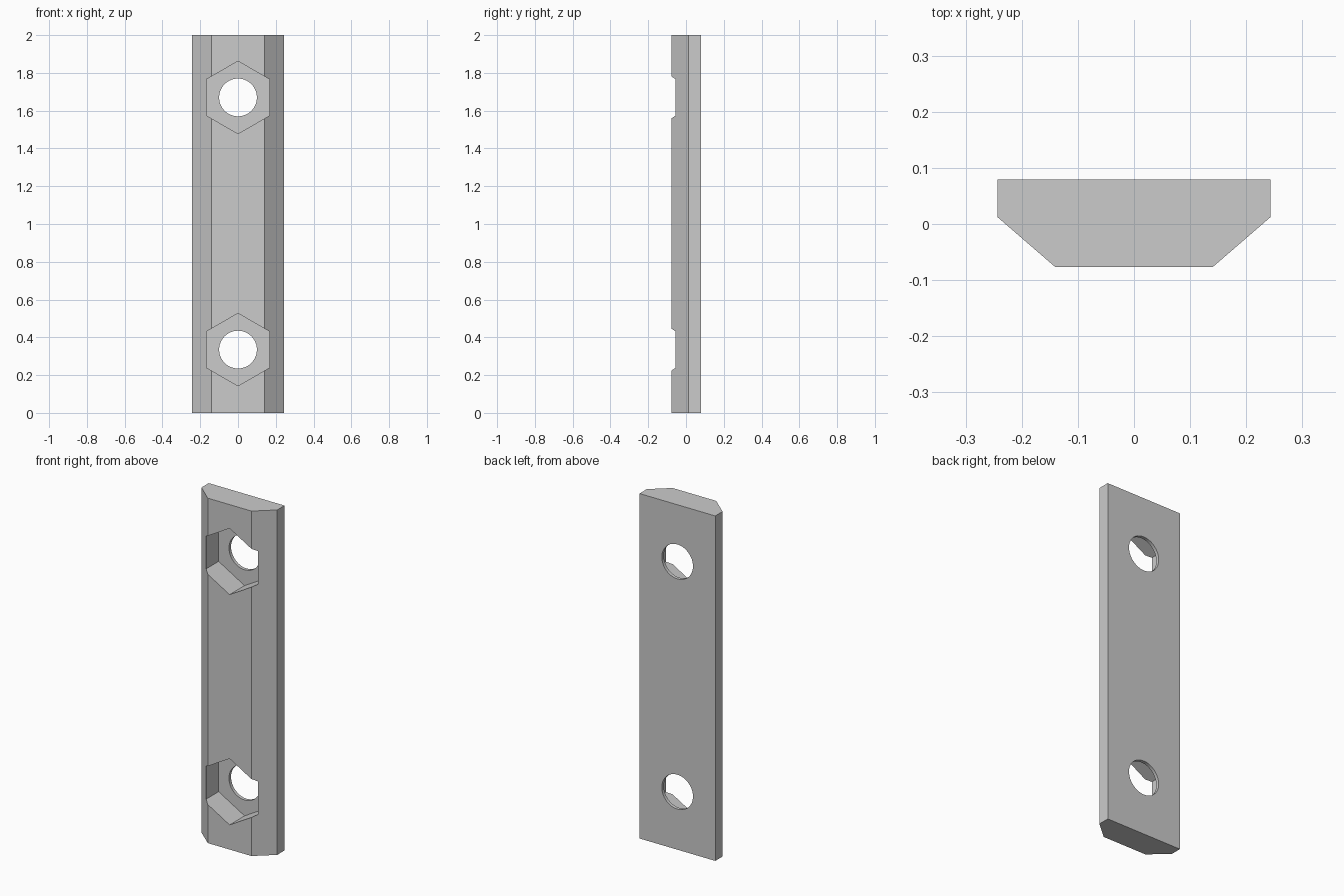
import bpy, bmesh, math
from mathutils import Matrix

cube = bpy.data.objects.get("Cube")
if cube:
    bpy.data.objects.remove(cube, do_unlink=True)

steel = bpy.data.materials.new("light_grey_metal")
steel.use_nodes = True
GREY = (0.6, 0.6, 0.6, 1)
steel.diffuse_color = GREY
steel.node_tree.nodes["Principled BSDF"].inputs["Base Color"].default_value = GREY


def make_object(name, bm):
    bmesh.ops.recalc_face_normals(bm, faces=bm.faces)
    mesh = bpy.data.meshes.new(name)
    bm.to_mesh(mesh)
    bm.free()
    mesh.materials.append(steel)
    obj = bpy.data.objects.new(name, mesh)
    bpy.context.collection.objects.link(obj)
    return obj


def prism_cutter(name, sides, radius, y0, y1, z, turn=0):
    """Regular prism lying along y, used to cut the bar."""
    bm = bmesh.new()
    place = (Matrix.Translation((0, (y0 + y1) / 2, z))
             @ Matrix.Rotation(math.pi / 2, 4, 'X') @ Matrix.Rotation(turn, 4, 'Z'))
    bmesh.ops.create_cone(bm, cap_ends=True, segments=sides, radius1=radius,
                          radius2=radius, depth=y1 - y0, matrix=place)
    obj = make_object(name, bm)
    obj.hide_render = True
    obj.hide_set(True)
    return obj


# Bar: chamfered cross-section pulled up to full height
half = [(0.14, -0.077), (0.243, 0.012), (0.243, 0.079)]
profile = half + [(-x, y) for x, y in reversed(half)]
bm = bmesh.new()
base = bm.faces.new([bm.verts.new((x, y, 0)) for x, y in profile])
top = bmesh.ops.extrude_face_region(bm, geom=[base])["geom"]
bmesh.ops.translate(bm, vec=(0, 0, 2), verts=[v for v in top if isinstance(v, bmesh.types.BMVert)])
bar = make_object("slotted_bar", bm)

# Hexagonal nut pockets from the front, with round through holes behind
cutters = []
for label, z in (("lower", 0.335), ("upper", 1.67)):
    cutters.append(prism_cutter(label + "_nut_pocket_cutter", 6, 0.192, -0.2, 0.06, z))
    cutters.append(prism_cutter(label + "_bolt_hole_cutter", 48, 0.1, -0.1, 0.2, z))
for cutter in cutters:
    cut = bar.modifiers.new(cutter.name, 'BOOLEAN')
    cut.operation = 'DIFFERENCE'
    cut.solver = 'EXACT'
    cut.object = cutter

# Bake the cuts and remove the helpers
bpy.context.view_layer.update()
baked = bpy.data.meshes.new_from_object(bar.evaluated_get(bpy.context.evaluated_depsgraph_get()))
bar.modifiers.clear()
bar.data = baked
for cutter in cutters:
    bpy.data.objects.remove(cutter, do_unlink=True)

# Smooth only the round holes
bpy.ops.object.select_all(action='DESELECT')
bar.select_set(True)
bpy.context.view_layer.objects.active = bar
bpy.ops.object.shade_smooth_by_angle(angle=math.radians(30))
